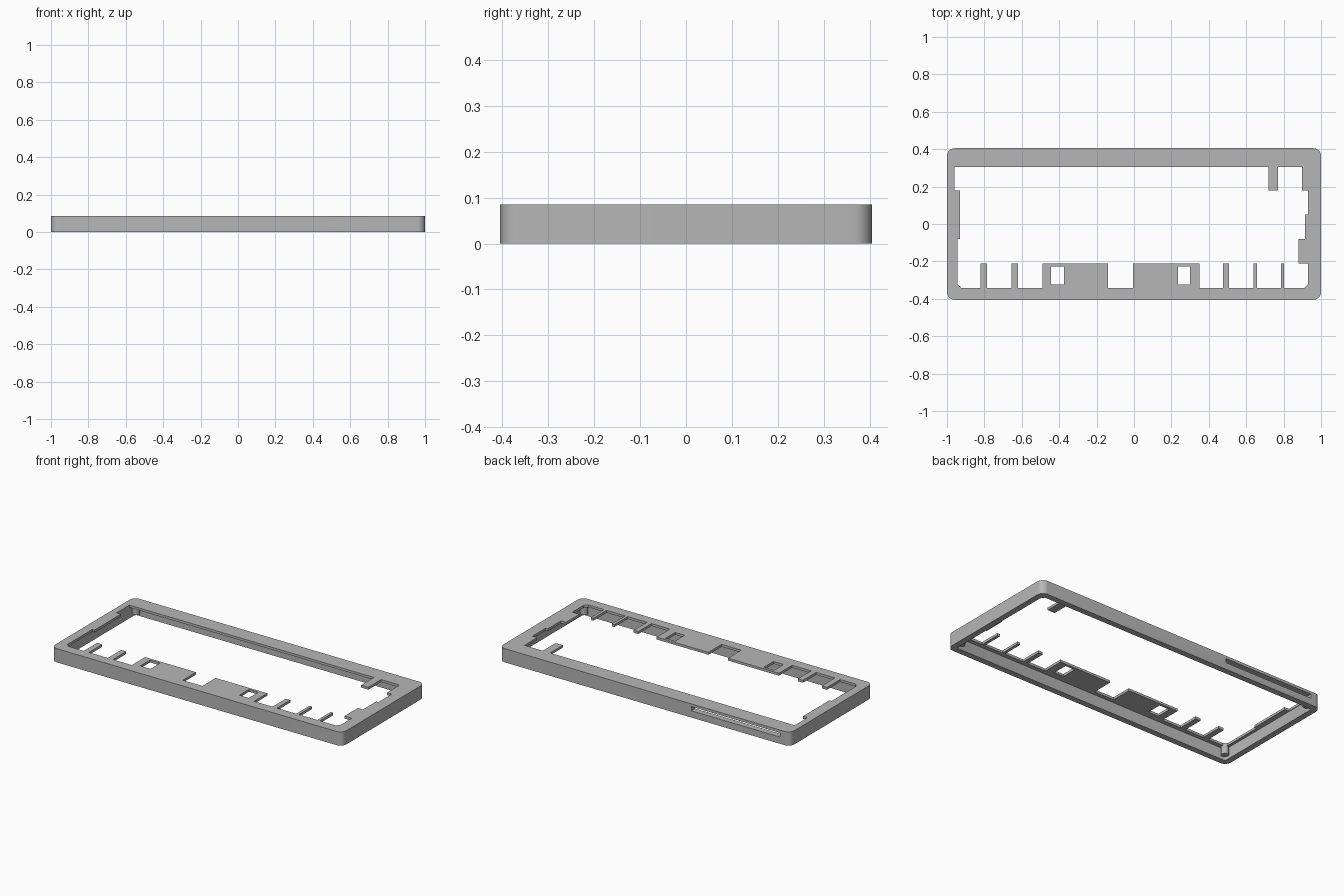
import bpy, bmesh, math

cube = bpy.data.objects.get("Cube")
if cube:
    bpy.data.objects.remove(cube, do_unlink=True)

grey = bpy.data.materials.new("plain grey")
grey.use_nodes = True
grey.diffuse_color = (0.47, 0.47, 0.47, 1)
grey.node_tree.nodes["Principled BSDF"].inputs["Base Color"].default_value = grey.diffuse_color

HEIGHT, PLATE_Z = 0.085, 0.07


def prism(name, points, z0, z1):
    """Upright solid from a flat outline."""
    bm = bmesh.new()
    face = bm.faces.new([bm.verts.new((x, y, z0)) for x, y in points])
    top = bmesh.ops.extrude_face_region(bm, geom=[face])["geom"]
    bmesh.ops.translate(bm, vec=(0, 0, z1 - z0),
                        verts=[v for v in top if isinstance(v, bmesh.types.BMVert)])
    bmesh.ops.recalc_face_normals(bm, faces=bm.faces)
    mesh = bpy.data.meshes.new(name)
    bm.to_mesh(mesh)
    bm.free()
    obj = bpy.data.objects.new(name, mesh)
    bpy.context.collection.objects.link(obj)
    mesh.materials.append(grey)
    return obj


def rounded(hx, hy, r, steps=8):
    """Rounded rectangle outline."""
    pts = []
    for i, (sx, sy) in enumerate([(1, 1), (-1, 1), (-1, -1), (1, -1)]):
        for k in range(steps + 1):
            a = math.pi / 2 * (i + k / steps)
            pts.append((sx * (hx - r) + r * math.cos(a), sy * (hy - r) + r * math.sin(a)))
    return pts


def rect(x0, x1, y0, y1):
    return [(x0, y0), (x1, y0), (x1, y1), (x0, y1)]


def cut(target, cutter):
    cutter.hide_render = True
    mod = target.modifiers.new("cut", "BOOLEAN")
    mod.operation, mod.solver, mod.object = "DIFFERENCE", "EXACT", cutter
    bpy.context.view_layer.objects.active = target
    bpy.ops.object.modifier_apply(modifier=mod.name)
    bpy.data.objects.remove(cutter, do_unlink=True)


# Case: rounded block hollowed from below
case = prism("case_frame", rounded(1, 0.405, 0.04), 0, HEIGHT)
cut(case, prism("cavity", rounded(0.963, 0.368, 0.015, 4), -0.02, PLATE_Z))

# Opening in the top plate, with tabs left standing along the front
BACK, FRONT, TIP = 0.305, -0.342, -0.212
opening = [(-0.925, FRONT)]
for x0, x1 in [(-0.82, -0.785), (-0.655, -0.62), (-0.49, -0.14), (-0.005, 0.35),
               (0.477, 0.508), (0.64, 0.658), (0.785, 0.803)]:
    opening += [(x0, FRONT), (x0, TIP), (x1, TIP), (x1, FRONT)]
opening += [(0.91, FRONT), (0.93, -0.322), (0.93, TIP), (0.88, TIP), (0.88, -0.08),
            (0.915, -0.08), (0.915, 0.05), (0.93, 0.05), (0.93, 0.18), (0.897, 0.18),
            (0.897, BACK), (0.77, BACK), (0.77, 0.18), (0.72, 0.18), (0.72, BACK),
            (-0.96, BACK), (-0.96, 0.18), (-0.93, 0.18), (-0.93, -0.08),
            (-0.945, -0.08), (-0.945, -0.322)]
cut(case, prism("opening", opening, 0.05, 0.12))

# Windows in the two wide tabs
for x0, x1 in [(-0.445, -0.375), (0.235, 0.3)]:
    cut(case, prism("window", rect(x0, x1, -0.323, -0.228), 0.05, 0.12))

# Connector slot through the back wall
cut(case, prism("slot", rect(-0.93, -0.32, 0.35, 0.45), 0.042, 0.068))

# Screw posts under the plate corners
parts = [case]
for side, sx in (("left", 1), ("right", -1)):
    for end, y in (("front", -0.35), ("back", 0.35)):
        ring = [(sx * 0.945 + 0.022 * math.cos(math.tau * i / 20),
                 y + 0.022 * math.sin(math.tau * i / 20)) for i in range(20)]
        parts.append(prism(f"{end}_{side}_screw_post", ring, 0.02, PLATE_Z + 0.002))

# Smooth the rounded corners, keep edges sharp
for obj in bpy.context.selected_objects:
    obj.select_set(False)
for obj in parts:
    obj.select_set(True)
bpy.context.view_layer.objects.active = case
bpy.ops.object.shade_smooth_by_angle(angle=math.radians(30))
